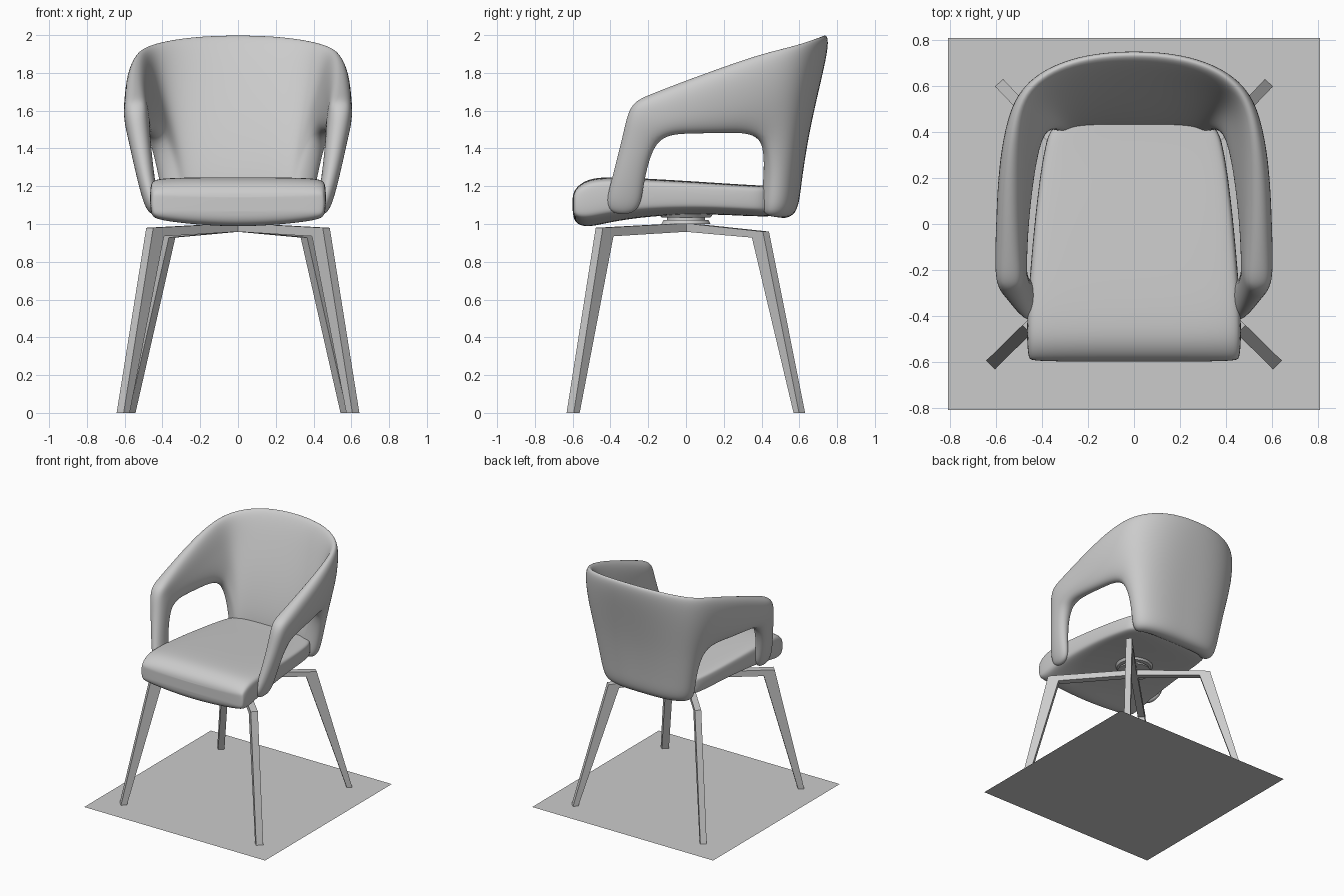
import bpy, bmesh, math
from mathutils import Vector

if "Cube" in bpy.data.objects:
    bpy.data.objects.remove(bpy.data.objects["Cube"])


def make_object(name, verts, faces, smooth=False):
    mesh = bpy.data.meshes.new(name)
    mesh.from_pydata(verts, [], faces)
    bm = bmesh.new()
    bm.from_mesh(mesh)
    bmesh.ops.recalc_face_normals(bm, faces=bm.faces)
    for f in bm.faces:
        f.smooth = smooth
    bm.to_mesh(mesh)
    bm.free()
    ob = bpy.data.objects.new(name, mesh)
    bpy.context.collection.objects.link(ob)
    return ob


def subdivide(ob, levels=3):
    m = ob.modifiers.new("Subdivision", "SUBSURF")
    m.levels = m.render_levels = levels


# Floor plate
S = 0.81
make_object("floor_plate", [(-S, -S, 0), (S, -S, 0), (S, S, 0), (-S, S, 0)], [(0, 1, 2, 3)])


# Bent legs: a radial profile given thickness, turned to each corner
def leg(name, profile, angle, width):
    d = Vector((math.cos(angle), math.sin(angle), 0))
    side = Vector((-d.y, d.x, 0)) * width / 2
    n = len(profile)
    verts = [d * r + Vector((0, 0, z)) + side * s for s in (-1, 1) for r, z in profile]
    faces = [(i, (i + 1) % n, (i + 1) % n + n, i + n) for i in range(n)]
    # caps split into the horizontal arm and the upright
    for o in (0, n):
        faces += [(o, o + 1, o + 4, o + 5), (o + 1, o + 2, o + 3, o + 4)]
    make_object(name, verts, faces)


front = [(0, 1.005), (.655, .98), (.875, 0), (.83, 0), (.575, .935), (0, .96)]
back = [(0, 1.005), (.585, .96), (.85, 0), (.81, 0), (.505, .928), (0, .96)]
for label, a in (("right", 0), ("left", 1)):
    fa, ba = math.radians(-44.5), math.radians(46.3)
    leg("front_leg_" + label, front, math.pi - fa if a else fa, .053)
    leg("back_leg_" + label, back, math.pi - ba if a else ba, .047)

# Swivel plates between legs and seat
for name, r1, r2, z, h in (("swivel_base", .13, .12, 1.01, .02),
                           ("swivel_neck", .10, .10, 1.03, .04),
                           ("swivel_top", .13, .145, 1.045, .02)):
    bpy.ops.mesh.primitive_cone_add(vertices=40, radius1=r1, radius2=r2, depth=h, location=(0, 0, z))
    bpy.context.object.name = name
    bpy.ops.object.shade_smooth_by_angle()

# Seat cushion: lofted sections (y, top z, bottom z, half width)
sections = [(-.60, 1.14, 1.06, .44), (-.59, 1.19, .99, .46), (-.52, 1.24, .965, .467),
            (-.41, 1.25, .995, .467), (-.2, 1.24, 1.03, .453), (.1, 1.222, 1.045, .425),
            (.35, 1.205, 1.03, .39), (.5, 1.2, 1.03, .34)]
verts, faces = [], []
for y, zt, zb, w in sections:
    h = zt - zb
    half = [(.95 * w, zt), (w, zt - .12 * h), (w, zb + .28 * h), (.93 * w, zb + .17 * h)]
    ring = [(0, zt)] + half + [(0, zb)] + [(-x, z) for x, z in reversed(half)]
    verts += [(x, y, z) for x, z in ring]
N = 10
for s in range(len(sections) - 1):
    for i in range(N):
        j = (i + 1) % N
        faces.append((s * N + i, s * N + j, s * N + N + j, s * N + N + i))
for o in (0, (len(sections) - 1) * N):
    # cap rows pair each right point with its mirrored left point
    faces += [(o, o + 1, o + 9)] + [(o + k, o + k + 1, o + 9 - k, o + 10 - k) for k in range(1, 4)]
    faces += [(o + 4, o + 5, o + 6)]
subdivide(make_object("seat_cushion", verts, faces, True))

# Back and arm shell: half cage of columns from back centre to arm front, bottom to top
columns = [
    [(0, .51, 1.025), (0, .515, 1.2), (0, .575, 1.48), (0, .66, 1.75), (0, .752, 2.012)],
    [(.19, .51, 1.025), (.2, .515, 1.2), (.23, .572, 1.48), (.26, .65, 1.75), (.28, .722, 2.0)],
    [(.32, .475, 1.03), (.34, .485, 1.2), (.39, .53, 1.48), (.45, .575, 1.74), (.485, .60, 1.955)],
    [(.345, .40, 1.04), (.365, .42, 1.2), (.43, .42, 1.48), (.50, .42, 1.70), (.535, .40, 1.91)],
    [None, None, (.48, .2, 1.475), (.525, .2, 1.66), (.55, .19, 1.835)],
    [None, None, (.51, 0, 1.475), (.535, 0, 1.62), (.55, 0, 1.765)],
    [(.445, -.235, 1.035), (.485, -.222, 1.2), (.525, -.16, 1.465), (.54, -.16, 1.58), (.545, -.18, 1.695)],
    [(.43, -.45, 1.045), (.48, -.41, 1.2), (.525, -.34, 1.47), (.54, -.32, 1.57), (.54, -.28, 1.65)],
]
# wall thickness at each cage point
thickness = [[.16, .185, .15, .11, .06]] * 3 + [[.11, .12, .13, .13, .08]] + [[0, 0, .13, .14, .10]] * 2 \
    + [[.08, .10, .135, .14, .115], [.08, .09, .12, .125, .11]]
verts, weights, index = [], [], {}
for c, col in enumerate(columns):
    for r, p in enumerate(col):
        if p:
            index[c, r] = len(verts)
            verts.append(p)
            weights.append(thickness[c][r] / .2)
faces = []
for c in range(len(columns) - 1):
    for r in range(4):
        quad = [(c, r), (c + 1, r), (c + 1, r + 1), (c, r + 1)]
        if all(k in index for k in quad):
            faces.append([index[k] for k in quad])
shell = make_object("back_and_arm_shell", verts, faces, True)
group = shell.vertex_groups.new(name="thickness")
for i, w in enumerate(weights):
    group.add([i], w, "REPLACE")
mirror = shell.modifiers.new("Mirror", "MIRROR")
mirror.use_clip = True
solid = shell.modifiers.new("Solidify", "SOLIDIFY")
solid.thickness = .2
solid.offset = 0
solid.vertex_group = "thickness"
subdivide(shell)
